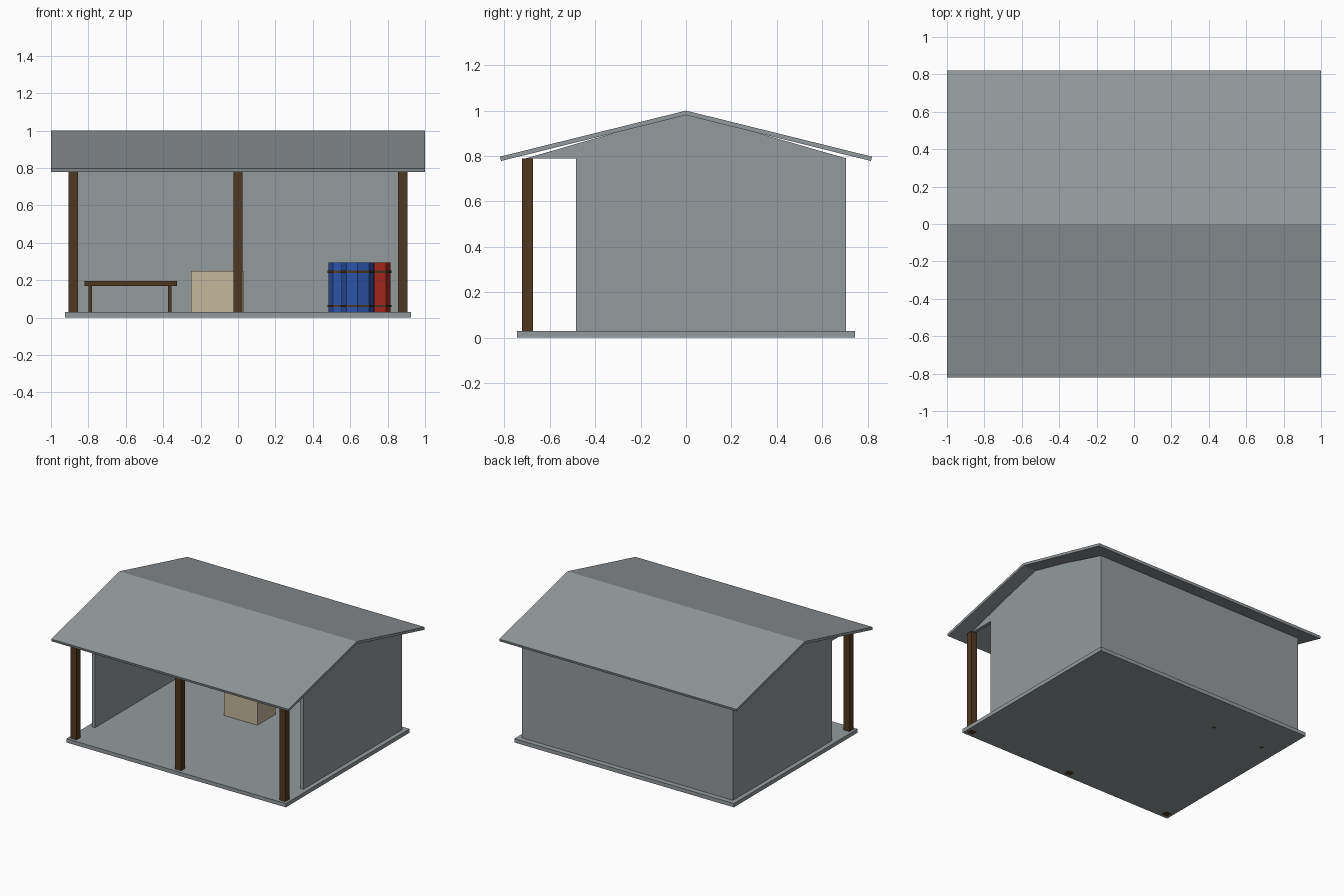
import bpy
import bmesh
import math

cube = bpy.data.objects.get("Cube")
if cube:
    bpy.data.objects.remove(cube, do_unlink=True)


def material(name, rgb):
    mat = bpy.data.materials.new(name)
    mat.use_nodes = True
    color = (*rgb, 1)
    mat.diffuse_color = color
    bsdf = next(n for n in mat.node_tree.nodes if n.type == 'BSDF_PRINCIPLED')
    bsdf.inputs["Base Color"].default_value = color
    return mat


grey = material("concrete_grey", (0.296, 0.323, 0.337))
brown = material("dark_wood", (0.076, 0.040, 0.015))
tan = material("pale_wood", (0.55, 0.48, 0.33))
blue = material("barrel_blue", (0.026, 0.09, 0.40))
red = material("barrel_red", (0.45, 0.023, 0.014))


def finish(name, bm, mat):
    bmesh.ops.recalc_face_normals(bm, faces=bm.faces)
    mesh = bpy.data.meshes.new(name)
    bm.to_mesh(mesh)
    bm.free()
    mesh.materials.append(mat)
    obj = bpy.data.objects.new(name, mesh)
    bpy.context.collection.objects.link(obj)
    return obj


def box(name, xs, ys, zs, mat):
    """Box given by its extent along each axis."""
    bm = bmesh.new()
    bmesh.ops.create_cube(bm, size=1)
    for v in bm.verts:
        v.co = [(lo + hi) / 2 + c * (hi - lo)
                for c, (lo, hi) in zip(v.co, (xs, ys, zs))]
    return finish(name, bm, mat)


def extrude_x(name, profile, x0, x1, mat):
    """Prism with a (y, z) profile running along x."""
    bm = bmesh.new()
    face = bm.faces.new([bm.verts.new((x0, y, z)) for y, z in profile])
    side = bmesh.ops.extrude_face_region(bm, geom=[face])["geom"]
    for v in side:
        if isinstance(v, bmesh.types.BMVert):
            v.co.x = x1
    return finish(name, bm, mat)


def drum(name, x, y, z0, z1, radius, mat):
    """Upright octagonal prism."""
    bm = bmesh.new()
    bmesh.ops.create_cone(bm, cap_ends=True, segments=8, radius1=radius,
                          radius2=radius, depth=z1 - z0)
    bmesh.ops.translate(bm, verts=bm.verts, vec=(x, y, (z0 + z1) / 2))
    return finish(name, bm, mat)


FLOOR, EAVE = 0.03, 0.79
OUT, IN = 0.89, 0.865

# Floor slab and walls
box("floor_slab", (-0.925, 0.925), (-0.745, 0.745), (0.001, FLOOR), grey)
box("back_wall", (-IN, IN), (0.68, 0.705), (FLOOR, EAVE), grey)
for side, name in ((1, "left"), (-1, "right")):
    xs = sorted((side * IN, side * OUT))
    box(name + "_wall", xs, (-0.485, 0.705), (FLOOR, EAVE), grey)
    extrude_x(name + "_gable", [(-0.705, EAVE), (0.705, EAVE), (0, 0.992)],
              *xs, grey)

# Roof: two pitched sheets meeting at the ridge
for side, name in ((-1, "front"), (1, "back")):
    extrude_x(name + "_roof",
              [(0, 1.0), (side * 0.82, 0.797), (side * 0.815, 0.778), (0, 0.98)],
              -1, 1, grey)

# Front posts
for x, name in ((-0.88, "right"), (0, "middle"), (0.88, "left")):
    box(name + "_post", (x - 0.025, x + 0.025), (-0.722, -0.675), (0, EAVE), brown)

# Bench
box("bench_top", (-0.82, -0.325), (0.35, 0.51), (0.17, 0.197), brown)
for x, name in ((-0.79, "right"), (-0.365, "left")):
    box(name + "_bench_leg", (x - 0.01, x + 0.01), (0.42, 0.44), (0, 0.17), brown)

# Crate
box("crate", (-0.25, 0.03), (0.19, 0.41), (FLOOR, 0.25), tan)

# Barrels with two hoops each
for name, x, y, mat in (("rear_blue", 0.57, 0.46, blue),
                        ("front_blue", 0.64, 0.25, blue),
                        ("red", 0.73, 0.41, red)):
    drum(name + "_barrel", x, y, FLOOR, 0.295, 0.086, mat)
    for z, level in ((0.062, "lower"), (0.245, "upper")):
        drum(f"{name}_{level}_hoop", x, y, z - 0.006, z + 0.006, 0.091, brown)
